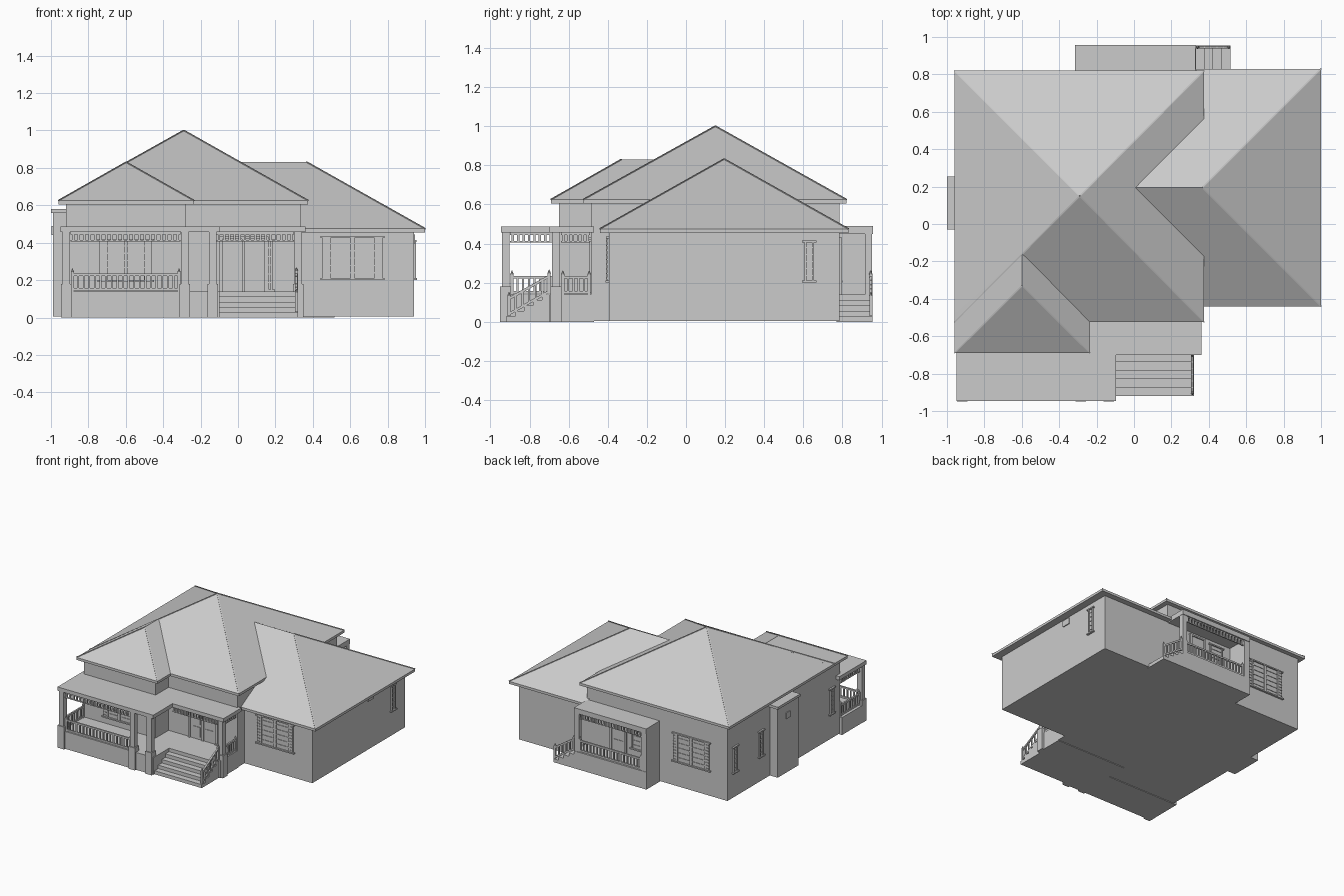
import bpy, bmesh
from math import radians
from mathutils import Matrix, Vector

if "Cube" in bpy.data.objects:
    bpy.data.objects.remove(bpy.data.objects["Cube"])


class Part:
    """Collects boxes, beams and roofs into one named mesh object."""

    def __init__(self, name, origin=(0, 0, 0), turn=0):
        self.name, self.bm = name, bmesh.new()
        self.m = Matrix.Translation(origin) @ Matrix.Rotation(radians(turn), 4, 'Z')

    def box(self, x0, x1, y0, y1, z0, z1):
        c = Vector((x0 + x1, y0 + y1, z0 + z1)) / 2
        s = Matrix.Diagonal((abs(x1 - x0), abs(y1 - y0), abs(z1 - z0), 1))
        bmesh.ops.create_cube(self.bm, size=1, matrix=Matrix.Translation(c) @ s)

    def beam(self, a, b, t=0.01):
        a, b = Vector(a), Vector(b)
        d = b - a
        m = Matrix.Translation((a + b) / 2) @ d.to_track_quat('Z', 'Y').to_matrix().to_4x4()
        bmesh.ops.create_cube(self.bm, size=1, matrix=m @ Matrix.Diagonal((t, t, d.length, 1)))

    def mesh(self, verts, faces):
        v = [self.bm.verts.new(p) for p in verts]
        for f in faces:
            self.bm.faces.new([v[i] for i in f])

    def done(self):
        bmesh.ops.recalc_face_normals(self.bm, faces=self.bm.faces)
        me = bpy.data.meshes.new(self.name)
        self.bm.to_mesh(me)
        self.bm.free()
        ob = bpy.data.objects.new(self.name, me)
        ob.matrix_world = self.m
        bpy.context.collection.objects.link(ob)


def boxes(name, *dims):
    p = Part(name)
    for d in dims:
        p.box(*d)
    p.done()


def hip_roof(name, corners, z, ridge, caps, t=0.02):
    """Hip roof over four eave corners; ridge = two points (A over edge 0-1, B over edge 2-3)."""
    p = Part(name)
    low = [(x, y, z - t) for x, y in corners]
    top = [(x, y, z) for x, y in corners]
    p.mesh(low + top + list(ridge),
           [(3, 2, 1, 0)] + [(i, (i + 1) % 4, (i + 1) % 4 + 4, i + 4) for i in range(4)]
           + [(4, 5, 8), (5, 6, 9, 8), (6, 7, 9), (7, 4, 8, 9)])
    bmesh.ops.remove_doubles(p.bm, verts=p.bm.verts, dist=1e-5)
    for c, r in caps:
        p.beam(top[c], ridge[r], 0.007)
    p.done()


def railing(name, a, b, n, h=0.095):
    """Balustrade standing on the line a-b, which may slope."""
    p, a, b = Part(name), Vector(a), Vector(b)
    up = Vector((0, 0, 1))
    for lift in (0.01, h - 0.007):
        p.beam(a + up * lift, b + up * lift, 0.013)
    for i in range(1, n):
        q = a.lerp(b, i / n)
        p.beam(q + up * 0.01, q + up * h, 0.010)
    for q in (a, b):
        p.beam(q, q + up * (h + 0.008), 0.015)
        bmesh.ops.create_cone(p.bm, segments=8, radius1=0.009, radius2=0.001, depth=0.02,
                              cap_ends=True, matrix=Matrix.Translation(q + up * (h + 0.018)))
    p.done()


def valance(name, a, b, n):
    """Slatted trim hanging below a porch roof."""
    p = Part(name)
    for z, t in ((0.45, 0.014), (0.41, 0.008)):
        p.beam((*a, z), (*b, z), t)
    for i in range(n):
        q = Vector(a).lerp(Vector(b), (i + 0.5) / n)
        p.beam((*q, 0.407), (*q, 0.448), 0.012)
    p.done()


def window(name, pos, turn, w, z0, z1, sashes=2, shutters=True):
    p = Part(name, (*pos, 0), turn)
    h = w / 2
    p.box(-h - 0.012, h + 0.012, -0.014, 0.01, z1 - 0.01, z1)
    p.box(-h - 0.012, h + 0.012, -0.016, 0.01, z0, z0 + 0.01)
    inner = h
    if shutters:
        inner = h - 0.032
        for s in (-1, 1):
            p.box(s * h, s * inner, -0.010, 0.01, z0 + 0.01, z1 - 0.01)
            for k in range(9):
                z = z0 + 0.02 + k * (z1 - z0 - 0.045) / 8
                p.box(s * (h - 0.004), s * (inner + 0.004), -0.014, 0, z, z + 0.006)
    sw = 2 * inner / sashes
    for i in range(sashes):
        l = -inner + i * sw
        p.box(l, l + 0.01, -0.012, 0.01, z0, z1)
        p.box(l + sw - 0.01, l + sw, -0.012, 0.01, z0, z1)
        p.box(l, l + sw, -0.003, 0.01, z0, z1)
        for k in range(1, 6):
            z = z0 + k * (z1 - z0) / 6
            p.box(l, l + sw, -0.007, 0, z - 0.003, z + 0.003)
    p.done()


def door(name, pos, turn, w, leaves):
    p = Part(name, (*pos, 0), turn)
    z0, z1, lw = 0.14, 0.42, w / leaves
    p.box(-w / 2 - 0.012, w / 2 + 0.012, -0.012, 0.01, z1, z1 + 0.012)
    for i in range(leaves + 1):
        x = -w / 2 + i * lw
        p.box(x - 0.008, x + 0.008, -0.012, 0.01, z0, z1)
    p.box(-w / 2, w / 2, -0.003, 0.01, z0, z1)
    for i in range(leaves):
        x = -w / 2 + i * lw
        for a, b in ((0.02, 0.10), (0.12, 0.26)):
            p.box(x + 0.025, x + lw - 0.025, -0.007, 0, z0 + a, z0 + b)
    p.done()


# Walls
boxes("main_walls", (-0.92, 0.335, -0.485, 0.785, 0.005, 0.61))
boxes("front_bay_walls", (-0.92, -0.28, -0.65, -0.45, 0.005, 0.61))
boxes("right_wing_walls", (0.3, 0.94, -0.395, 0.785, 0.005, 0.46))
boxes("chimney_box", (-0.99, -0.91, -0.02, 0.245, 0.005, 0.56),
      (-1.0, -0.91, -0.03, 0.255, 0.56, 0.58))

# Roofs
apex = (-0.29, 0.15, 1.0)
hip_roof("main_roof", [(-0.96, -0.525), (0.375, -0.525), (0.375, 0.82), (-0.96, 0.82)], 0.625,
         [apex, apex], [(0, 0), (1, 0), (2, 1), (3, 1)])
hip_roof("front_bay_roof", [(-0.96, -0.69), (-0.235, -0.69), (-0.235, -0.48), (-0.96, -0.48)], 0.625,
         [(-0.598, -0.33, 0.83), (-0.598, -0.16, 0.83)], [(0, 0), (1, 0)])
hip_roof("right_wing_roof", [(1.0, -0.44), (1.0, 0.83), (0.335, 0.83), (0.335, -0.44)], 0.475,
         [(0.365, 0.195, 0.832), (0.0, 0.195, 0.832)], [(0, 0), (1, 0)])

# Front porch
boxes("front_porch_floor", (-0.945, -0.1, -0.935, -0.64, 0, 0.14),
      (-0.3, 0.335, -0.70, -0.47, 0, 0.14))
boxes("front_porch_roof", (-0.95, -0.095, -0.945, -0.60, 0.457, 0.487),
      (-0.3, 0.36, -0.70, -0.47, 0.457, 0.487))
posts = [(-0.918, -0.922), (-0.285, -0.922), (-0.135, -0.922), (0.322, -0.665)]
for i, (x, y) in enumerate(posts):
    boxes(f"porch_post_{i + 1}", (x - 0.021, x + 0.021, y - 0.02, y + 0.02, 0.1, 0.46),
          (x - 0.029, x + 0.029, y - 0.028, y + 0.028, 0, 0.18))
boxes("front_steps", *[(-0.1, 0.32, -0.92 + 0.046 * i, -0.68, 0, 0.028 * (i + 1)) for i in range(5)])
railing("front_railing", (-0.885, -0.922, 0.14), (-0.315, -0.922, 0.14), 19)
railing("left_railing", (-0.92, -0.89, 0.14), (-0.92, -0.66, 0.14), 8)
railing("right_railing", (0.322, -0.63, 0.14), (0.322, -0.495, 0.14), 5)
railing("front_stair_railing", (0.312, -0.905, 0.03), (0.312, -0.70, 0.145), 6)
valance("front_valance", (-0.895, -0.922), (-0.307, -0.922), 20)
valance("entry_valance", (-0.115, -0.67), (0.30, -0.67), 15)
valance("left_valance", (-0.92, -0.90), (-0.92, -0.65), 9)
valance("right_valance", (0.322, -0.64), (0.322, -0.49), 6)

# Back porch
boxes("back_porch_floor", (-0.315, 0.33, 0.77, 0.955, 0, 0.14))
boxes("back_porch_roof", (-0.315, 0.33, 0.77, 0.957, 0.45, 0.49))
boxes("back_porch_side_wall", (-0.315, -0.265, 0.77, 0.952, 0, 0.46))
boxes("back_porch_post", (0.29, 0.328, 0.915, 0.952, 0, 0.46))
boxes("back_steps", *[(0.3, 0.515 - 0.046 * i, 0.77, 0.955, 0, 0.028 * (i + 1)) for i in range(5)])
railing("back_railing", (-0.255, 0.94, 0.14), (0.285, 0.94, 0.14), 18)
railing("back_stair_railing", (0.34, 0.945, 0.14), (0.507, 0.945, 0.03), 5)
valance("back_valance", (-0.265, 0.94), (0.29, 0.94), 19)

# Windows, doors and vents
window("front_right_window", (0.612, -0.395), 0, 0.32, 0.2, 0.435)
window("front_bay_window", (-0.6, -0.65), 0, 0.28, 0.19, 0.42)
window("back_window", (-0.6, 0.785), 180, 0.32, 0.2, 0.435)
window("right_side_window", (0.94, 0.63), 90, 0.05, 0.2, 0.415, 1, False)
for i, y in enumerate((0.69, 0.36, -0.54)):
    window(f"left_side_window_{i + 1}", (-0.92, y), -90, 0.05, 0.2, 0.415, 1, False)
door("front_door", (0.03, -0.485), 0, 0.24, 2)
window("entry_side_window", (0.17, -0.485), 0, 0.03, 0.14, 0.42, 1, False)
door("back_door", (0.05, 0.785), 180, 0.13, 1)
window("back_porch_window", (-0.13, 0.785), 180, 0.12, 0.2, 0.42, 1, False)
boxes("right_vent", (0.93, 0.947, 0.31, 0.38, 0.395, 0.445))
boxes("chimney_vent", (-0.996, -0.98, 0.09, 0.14, 0.44, 0.49))
